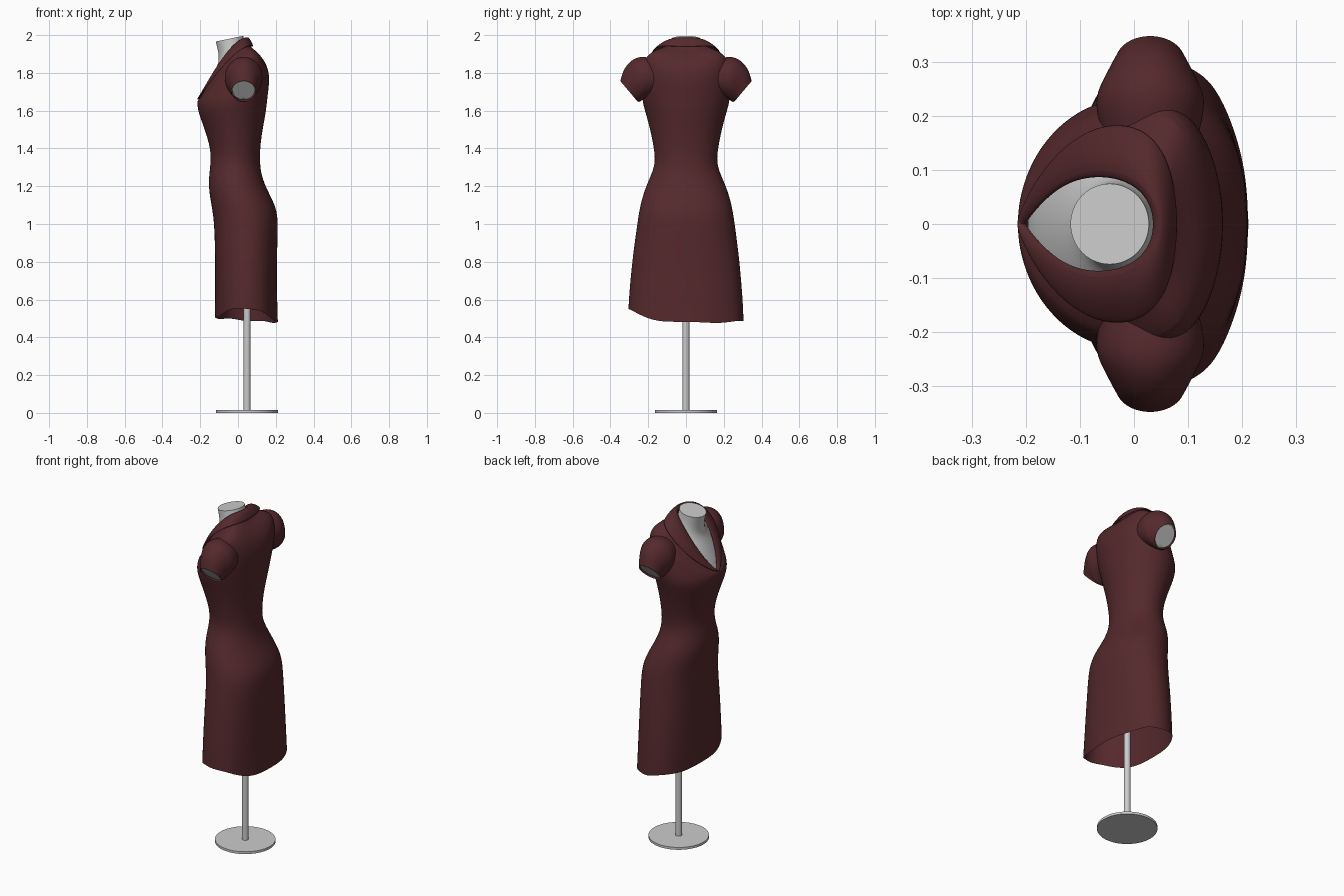
import bpy
from math import sin, cos, pi

if "Cube" in bpy.data.objects:
    bpy.data.objects.remove(bpy.data.objects["Cube"])

N = 32
red = bpy.data.materials.new("dark_red_cloth")
red.diffuse_color = (0.09, 0.022, 0.025, 1)
red.use_nodes = True
red.node_tree.nodes["Principled BSDF"].inputs["Base Color"].default_value = red.diffuse_color


def ring(xf, zf, xb, zb, w, xs, zs, e=1.0, v=0.0, inset=0.0):
    """Closed section through front, back and side points; v sharpens the front."""
    xf, xb, w = xf + inset, xb - inset, w - inset
    pts = []
    for i in range(N):
        t = 2 * pi * i / N
        c, s = cos(t), sin(t)
        y = w * abs(s) ** (e + v * max(0, -c)) * (1 if s >= 0 else -1)
        pts.append((xs + (xb - xf) / 2 * c + ((xb + xf) / 2 - xs) * c * c, y,
                    zs + (zb - zf) / 2 * c + ((zb + zf) / 2 - zs) * c * c))
    return pts


def loft(name, rings, mat=None, cap=False, sub=2, thick=0):
    verts = [p for r in rings for p in r]
    faces = [(k * N + i, k * N + (i + 1) % N, (k + 1) * N + (i + 1) % N, (k + 1) * N + i)
             for k in range(len(rings) - 1) for i in range(N)]
    me = bpy.data.meshes.new(name)
    if cap:
        faces.append([(len(rings) - 1) * N + i for i in range(N)])
        faces.append([N - 1 - i for i in range(N)])
    me.from_pydata(verts, [], faces)
    if cap:  # keep the cut ends crisp
        crease = me.attributes.new("crease_edge", 'FLOAT', 'EDGE')
        for ed in me.edges:
            a, b = sorted(v // N for v in ed.vertices)
            if a == b and a in (0, len(rings) - 1):
                crease.data[ed.index].value = 1
    ob = bpy.data.objects.new(name, me)
    bpy.context.collection.objects.link(ob)
    if mat:
        me.materials.append(mat)
    if thick:
        m = ob.modifiers.new("thickness", 'SOLIDIFY')
        m.thickness, m.offset = thick, 0
    m = ob.modifiers.new("smooth", 'SUBSURF')
    m.levels = m.render_levels = sub
    bpy.context.view_layer.objects.active = ob
    ob.select_set(True)
    bpy.ops.object.shade_smooth_by_angle(angle=0.9)
    ob.select_set(False)
    return ob


# Dress body: level sections (z, front x, back x, half width, roundness)
level = [(0.49, -.122, .21, .306, .8), (0.60, -.122, .207, .302, .8),
         (0.80, -.122, .206, .285, .8), (0.95, -.124, .211, .266, .85),
         (1.05, -.132, .212, .252, .85), (1.12, -.145, .188, .238, .9),
         (1.20, -.157, .145, .213, .95), (1.27, -.152, .122, .18, 1),
         (1.33, -.145, .117, .163, 1), (1.40, -.146, .117, .17, 1),
         (1.50, -.176, .13, .19, 1), (1.59, -.211, .149, .215, 1)]
rings = [ring(f, z, b, z, w, (f + b) / 2, z, e) for z, f, b, w, e in level]
# Uneven hem with soft folds
for k, amt in ((0, 1.0), (1, .5), (2, .2)):
    for i, (x, y, z) in enumerate(rings[k]):
        t = 2 * pi * i / N
        lift = .065 * max(0, -sin(t)) ** 2 - .012 * cos(t) + .004 * cos(6 * t)
        f = 1 + .015 * amt * cos(6 * t)
        rings[k][i] = (.045 + (x - .045) * f, y * f if abs(sin(t)) < .9 else y, z + lift * amt)
# Tilted sections rising over the shoulders to the open neckline
neck = (-.205, 1.66, .045, 1.992, .094, -.065, 1.9, 1, .8)
rings += [ring(-.217, 1.635, .157, 1.68, .236, -.02, 1.66),
          ring(-.216, 1.65, .17, 1.77, .232, .01, 1.75),
          ring(-.213, 1.654, .155, 1.84, .232, .025, 1.83),
          ring(-.211, 1.656, .12, 1.892, .214, .025, 1.877, 1, .15),
          ring(-.208, 1.658, .072, 1.93, .155, -.012, 1.888, 1, .5),
          ring(-.203, 1.66, .05, 1.975, .1, -.06, 1.885, 1, .8)]
loft("dress_body", rings, red)

# Turned collar
loft("collar", [ring(-.203, 1.655, .036, 1.97, .088, -.065, 1.885, 1, .8),
                ring(*neck),
                ring(-.212, 1.662, .063, 1.977, .135, -.05, 1.914, 1, .65),
                ring(-.216, 1.658, .08, 1.937, .186, -.03, 1.884, 1, .45)],
     red, thick=.007)


# Sleeves and arm stubs: (top y, top z, bottom y, bottom z, half depth)
def arm_ring(side, yt, zt, yb, zb, h, k=1.0, shift=0.0):
    pts = []
    for i in range(N):
        t = 2 * pi * i / N
        c = cos(t) * k
        pts.append((.03 + h * k * sin(t), side * ((yt + yb) / 2 - shift + (yt - yb) / 2 * c),
                    (zt + zb) / 2 + shift + (zt - zb) / 2 * c))
    return pts if side < 0 else pts[::-1]


arm = [(.15, 1.87, .18, 1.68, .09), (.235, 1.892, .222, 1.665, .105),
       (.285, 1.872, .238, 1.65, .09), (.33, 1.825, .248, 1.645, .073),
       (.348, 1.757, .256, 1.648, .064)]
for side, tag in ((-1, "right"), (1, "left")):
    loft(tag + "_sleeve", [arm_ring(side, *a) for a in arm], red)
    loft(tag + "_arm_stub", [arm_ring(side, *a, k=.93, shift=.006) for a in arm], cap=True)

# Dress form: torso under the dress, chest and neck
form = [ring(f, z, b, z, w, (f + b) / 2, z, e, 0, .012) for z, f, b, w, e in level[4:]]
form += [ring(-.2, 1.65, .145, 1.69, .22, -.02, 1.67),
         ring(-.165, 1.73, .145, 1.80, .212, .01, 1.76),
         ring(-.135, 1.79, .115, 1.865, .185, .015, 1.82),
         ring(-.11, 1.835, .065, 1.905, .115, -.01, 1.865),
         ring(-.097, 1.88, .035, 1.945, .077, -.03, 1.91),
         ring(-.118, 1.966, .028, 1.996, .075, -.045, 1.981)]
loft("dress_form", form, cap=True)

# Stand
for name, r, z0, z1 in (("stand_pole", .018, 0, 1.1), ("stand_base", .164, 0, .014)):
    bpy.ops.mesh.primitive_cylinder_add(vertices=48, radius=r, depth=z1 - z0,
                                        location=(.048, 0, (z0 + z1) / 2))
    ob = bpy.context.object
    ob.name = name
    bpy.ops.object.shade_smooth_by_angle()
